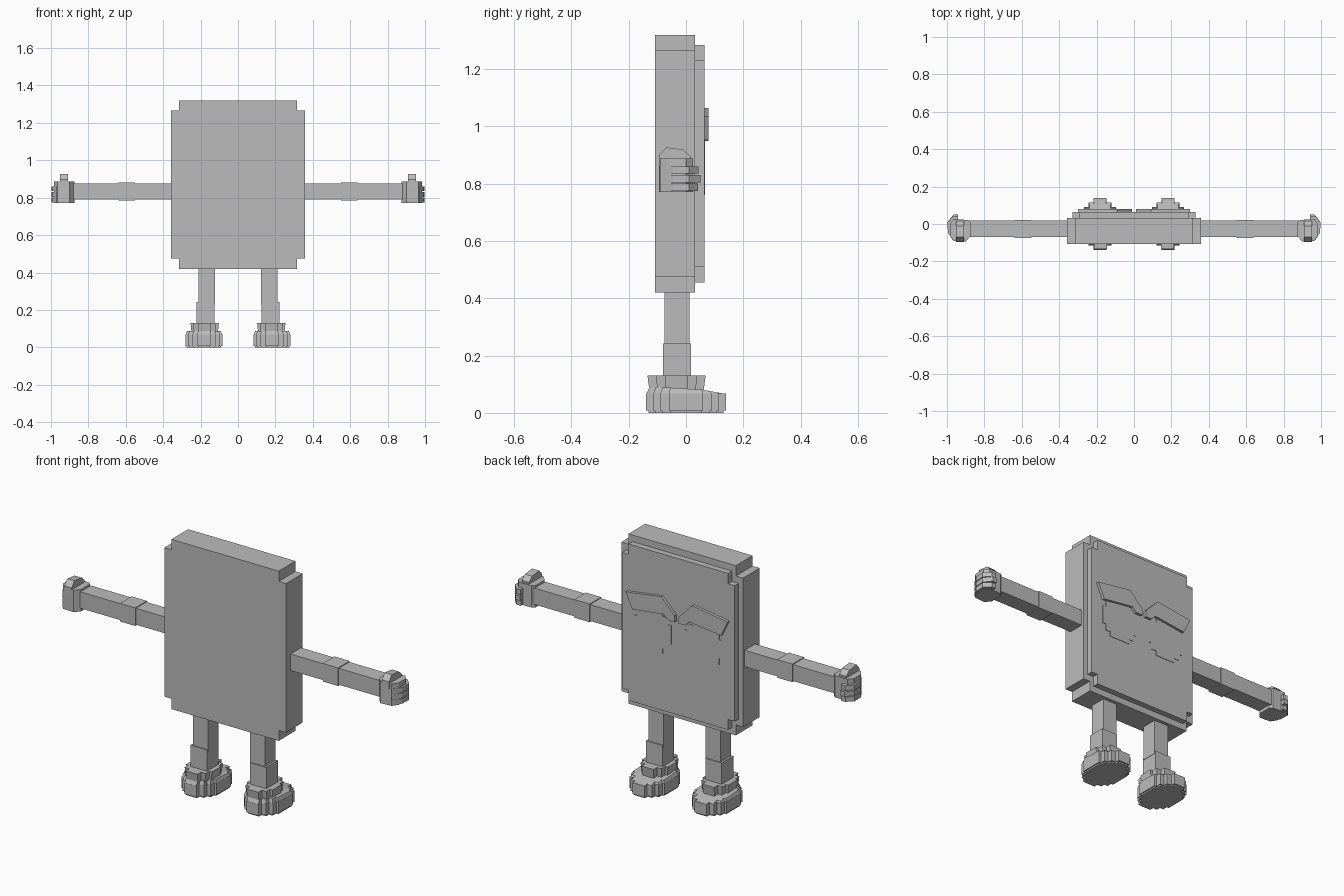
import bpy, bmesh

cube = bpy.data.objects.get("Cube")
if cube:
    bpy.data.objects.remove(cube, do_unlink=True)

grey = bpy.data.materials.new("plain grey")
grey.use_nodes = True
COLOR = (0.5, 0.5, 0.5, 1)
grey.diffuse_color = COLOR
grey.node_tree.nodes["Principled BSDF"].inputs["Base Color"].default_value = COLOR


def prism(name, pts, axis, lo, hi, side=1, grow=1.0, top=None):
    """Extrude a 2D outline along an axis; grow scales the far end, top gives its height by (u, v)."""
    cu = (min(p[0] for p in pts) + max(p[0] for p in pts)) / 2
    cv = (min(p[1] for p in pts) + max(p[1] for p in pts)) / 2

    def place(u, v, w):
        x, y, z = {"x": (w, u, v), "y": (u, w, v), "z": (u, v, w)}[axis]
        return (x * side, y, z)

    bm = bmesh.new()
    a = [bm.verts.new(place(u, v, lo)) for u, v in pts]
    b = [bm.verts.new(place(cu + (u - cu) * grow, cv + (v - cv) * grow,
                            top(u, v) if top else hi)) for u, v in pts]
    bm.faces.new(a)
    bm.faces.new(b)
    for i in range(len(pts)):
        j = (i + 1) % len(pts)
        bm.faces.new((a[i], a[j], b[j], b[i]))
    bmesh.ops.recalc_face_normals(bm, faces=bm.faces)
    if top:
        bmesh.ops.triangulate(bm, faces=[f for f in bm.faces if len(f.verts) > 4])
    mesh = bpy.data.meshes.new(name)
    bm.to_mesh(mesh)
    bm.free()
    mesh.materials.append(grey)
    obj = bpy.data.objects.new(name, mesh)
    bpy.context.collection.objects.link(obj)
    return obj


def rect(u0, u1, v0, v1):
    return [(u0, v0), (u1, v0), (u1, v1), (u0, v1)]


def stepped(cu, cv, quarter):
    """Blocky outline, symmetric both ways, from the corner points of one quarter."""
    q = list(quarter)
    loop = q + [(-u, v) for u, v in reversed(q)]
    loop += [(-u, -v) for u, v in q] + [(u, -v) for u, v in reversed(q)]
    return [(cu + u, cv + v) for u, v in loop]


# Body slab and raised face panel, both with notched corners
prism("body", stepped(0, 0.87, [(0.357, 0.395), (0.315, 0.395), (0.315, 0.45)]), "y", -0.108, 0.032)
prism("face_panel", stepped(0, 0.87, [(0.33, 0.36), (0.292, 0.36), (0.292, 0.415)]), "y", 0.032, 0.064)

brow = [(0.30, 1.035), (0.09, 1.065), (0.012, 0.985), (0.012, 0.95),
        (0.05, 0.95), (0.075, 0.975), (0.26, 0.952)]
eye = [(0.11, 0.05), (0.09, 0.05), (0.09, 0.085), (0.06, 0.085), (0.06, 0.11)]
shoe = [(0.098, 0.06), (0.085, 0.06), (0.085, 0.09), (0.062, 0.09),
        (0.062, 0.115), (0.035, 0.115), (0.035, 0.139)]
collar = [(0.076, 0.04), (0.062, 0.04), (0.062, 0.072), (0.035, 0.072), (0.035, 0.102)]
palm = [(0.875, -0.065), (0.9, -0.095), (0.965, -0.09), (0.985, -0.06),
        (0.985, 0.0), (0.965, 0.025), (0.89, 0.022), (0.875, 0.01)]
finger = [(0.92, -0.09), (0.97, -0.085), (0.995, -0.045), (0.997, 0.01),
          (0.965, 0.042), (0.94, 0.042), (0.94, 0.0)]
thumb = [(-0.095, 0.86), (-0.095, 0.898), (-0.07, 0.927), (-0.01, 0.92), (0.015, 0.897), (0.015, 0.86)]

for side, word in ((1, "left"), (-1, "right")):
    # Painted eye plate and raised brow
    prism(word + "_eye", stepped(0.15, 0.87, eye), "y", 0.06, 0.0665, side)
    prism(word + "_brow", brow, "y", 0.06, 0.079, side)

    # Arm in two lengths joined by an elbow band
    prism(word + "_upper_arm", rect(-0.07, 0.018, 0.79, 0.877), "x", 0.34, 0.56, side)
    prism(word + "_elbow_band", rect(-0.075, 0.022, 0.785, 0.881), "x", 0.55, 0.64, side)
    prism(word + "_forearm", rect(-0.07, 0.018, 0.79, 0.877), "x", 0.63, 0.89, side)

    # Fist: palm, curled fingers and upright thumb
    prism(word + "_palm", palm, "z", 0.772, 0.888, side)
    for i, reach in enumerate((0.0, 0.008, 0.002)):
        outline = [(u, v + (reach if v > 0.02 else 0)) for u, v in finger]
        prism(f"{word}_finger_{i + 1}", outline, "z", 0.775 + i * 0.03, 0.801 + i * 0.03, side)
    prism(word + "_thumb", thumb, "x", 0.91, 0.952, side)

    # Leg with a slightly wider shin
    prism(word + "_thigh", rect(0.124, 0.211, -0.075, 0.013), "z", 0.23, 0.43, side)
    prism(word + "_shin", rect(0.126, 0.222, -0.08, 0.018), "z", 0.12, 0.243, side)

    # Shoe: sole, sloping upper, flared collar
    prism(word + "_sole", stepped(0.182, 0, [(u * 0.94, v * 0.94) for u, v in shoe]), "z", 0, 0.012, side)
    prism(word + "_shoe_base", stepped(0.182, 0, shoe), "z", 0.008, 0.068, side)
    prism(word + "_shoe_upper", stepped(0.182, 0, shoe), "z", 0.066, 0.09, side, 0.92,
          lambda u, v: 0.088 - max(0, v - 0.02) * 0.17)
    prism(word + "_shoe_collar", stepped(0.178, -0.033, [(u * 0.93, v * 0.93) for u, v in collar]),
          "z", 0.08, 0.13, side, 1.07)
